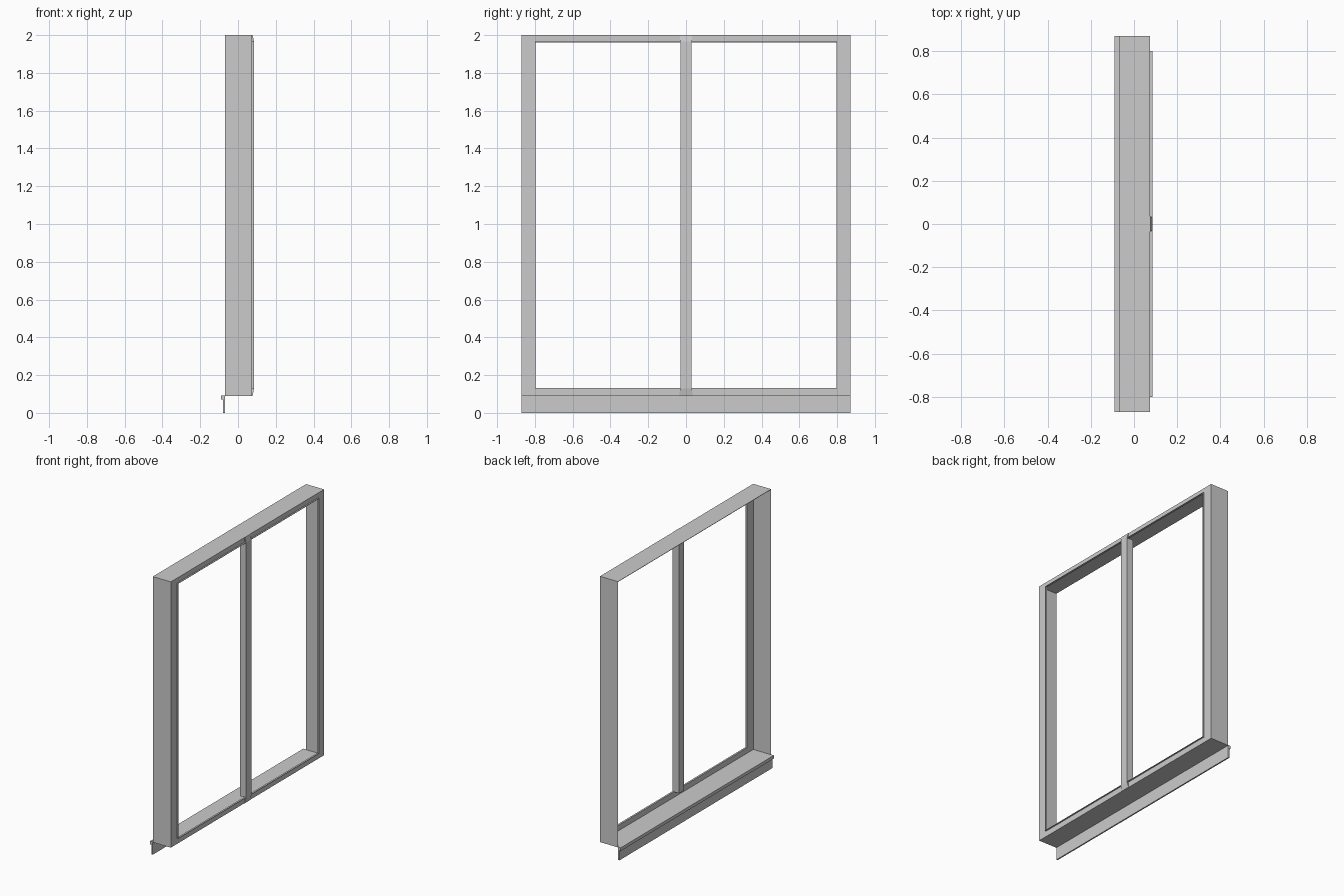
import bpy, bmesh

if "Cube" in bpy.data.objects:
    bpy.data.objects.remove(bpy.data.objects["Cube"])

T = 0.003                      # sheet thickness
W = 0.87                       # half width of the frame
OW = 0.80                      # half width of the opening
BOT, TOP = 0.09, 2.0           # frame height range
OB, OT = 0.13, 1.965           # opening height range
XB, XF, XL = -0.068, 0.075, 0.085   # back edge, flange face, lip edge


def make_object(name, bm):
    bmesh.ops.recalc_face_normals(bm, faces=bm.faces)
    mesh = bpy.data.meshes.new(name)
    bm.to_mesh(mesh)
    bm.free()
    obj = bpy.data.objects.new(name, mesh)
    bpy.context.collection.objects.link(obj)
    return obj


def box(name, x, y, z):
    bm = bmesh.new()
    bmesh.ops.create_cube(bm, size=1)
    for v in bm.verts:
        v.co = [r[0] if c < 0 else r[1] for c, r in zip(v.co, (x, y, z))]
    return make_object(name, bm)


def extrude_y(name, profile, half):
    bm = bmesh.new()
    face = bm.faces.new([bm.verts.new((x, -half, z)) for x, z in profile])
    new = bmesh.ops.extrude_face_region(bm, geom=[face])["geom"]
    for v in new:
        if isinstance(v, bmesh.types.BMVert):
            v.co.y = half
    return make_object(name, bm)


# Side jambs: thin outer sheet, front flange and lip round the opening
for side, label in ((-1, "left"), (1, "right")):
    def span(a, b):
        return sorted((side * a, side * b))
    box(f"{label}_jamb_sheet", (XB, XF), span(W - T, W), (BOT, TOP))
    box(f"{label}_jamb_flange", (XF - T, XF), span(OW, W - T), (OB, OT))
    box(f"{label}_jamb_lip", (XF - T, XL), span(OW - T, OW), (OB, OT))

# Head: sheet, flange and lip
inner = W - T
box("head_sheet", (XB, XF), (-inner, inner), (TOP - T, TOP))
box("head_flange", (XF - T, XF), (-inner, inner), (OT, TOP - T))
box("head_lip", (XF - T, XL), (-OW, OW), (OT - T, OT))

# Sill flange and lip
box("sill_flange", (XF - T, XF), (-inner, inner), (BOT + T, OB))
box("sill_lip", (XF - T, XL), (-OW, OW), (OB, OB + T))

# Sill sheet with its drip nose and hanging apron
extrude_y("sill_with_apron", [
    (XF, BOT), (XF, BOT + T), (-0.09, BOT + T), (-0.09, 0.07), (-0.08, 0.07),
    (-0.08, 0), (-0.07, 0), (-0.07, BOT)], W)

# Central mullion
box("mullion", (0.035, XL), (-0.03, 0.03), (OB, OT))

# Flared end pieces joining the mullion to the head and sill flanges
for name, z0, z1, flare, x1 in (("mullion_top_flare", OT, TOP, 0.034, XF + 0.002),
                                ("mullion_bottom_flare", OB, BOT, 0.037, XF + 0.002)):
    bm = bmesh.new()
    for z, half, x in ((z0, 0.03, XL), (z1, flare, x1)):
        for y in (-half, half):
            bm.verts.new((XF - T, y, z))
            bm.verts.new((x, y, z))
    bmesh.ops.convex_hull(bm, input=bm.verts)
    bmesh.ops.dissolve_limit(bm, angle_limit=0.01, verts=bm.verts, edges=bm.edges)
    make_object(name, bm)
